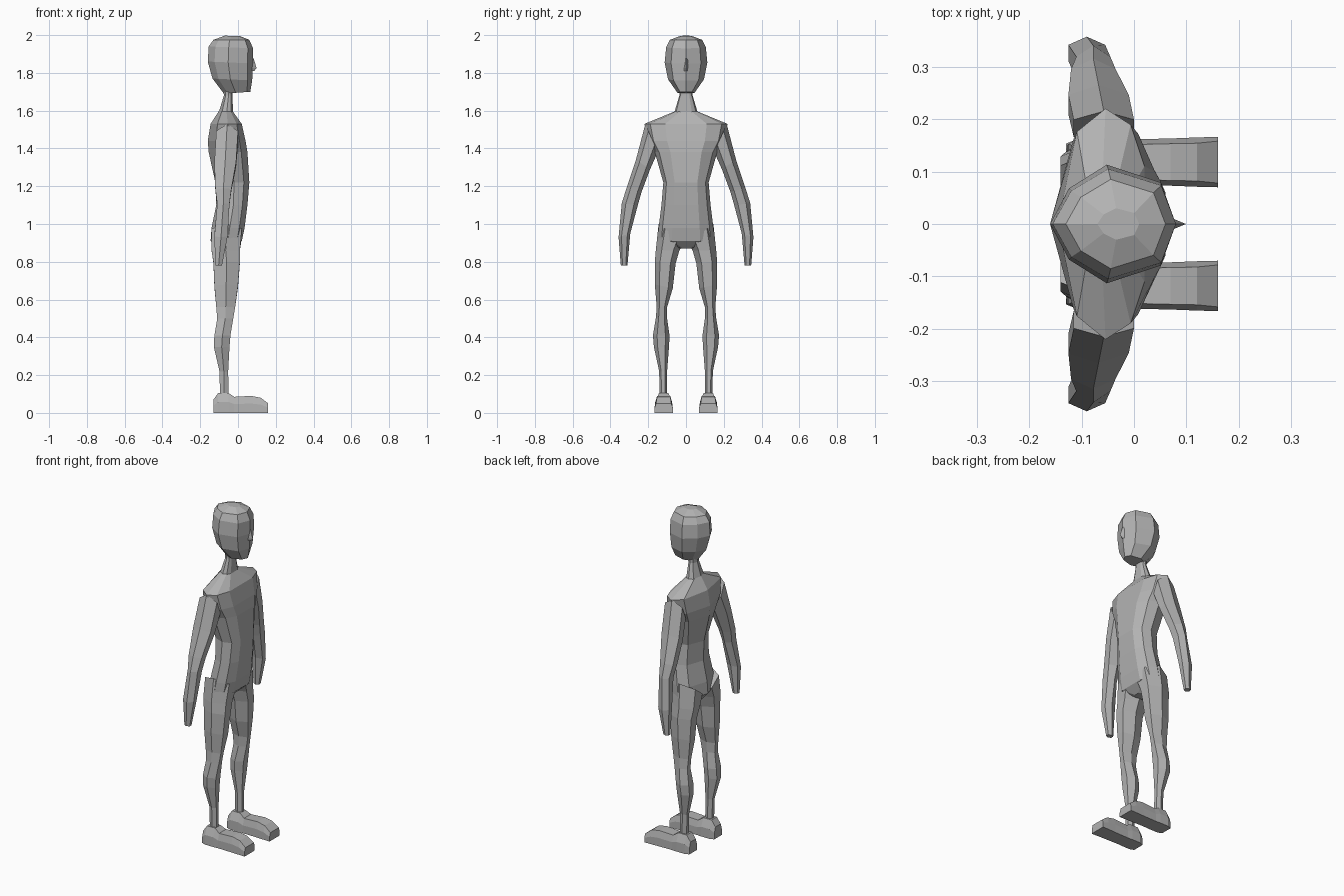
import bpy
import bmesh

default_cube = bpy.data.objects.get("Cube")
if default_cube:
    bpy.data.objects.remove(default_cube, do_unlink=True)

# One matte grey for the whole figure
grey = bpy.data.materials.new("plain grey")
grey.use_nodes = True
colour = (.45, .45, .45, 1)
grey.diffuse_color = colour
grey.node_tree.nodes["Principled BSDF"].inputs["Base Color"].default_value = colour


def loft(name, rings, side=1):
    """Skin a closed, flat-shaded body through rings of points."""
    bm = bmesh.new()
    loops = [[bm.verts.new((x, y * side, z)) for x, y, z in ring] for ring in rings]
    for lower, upper in zip(loops, loops[1:]):
        count = len(lower)
        for i in range(count):
            j = (i + 1) % count
            bm.faces.new((lower[i], lower[j], upper[j], upper[i]))
    bm.faces.new(loops[0])
    bm.faces.new(loops[-1])
    bmesh.ops.recalc_face_normals(bm, faces=bm.faces)
    mesh = bpy.data.meshes.new(name)
    bm.to_mesh(mesh)
    bm.free()
    mesh.materials.append(grey)
    body = bpy.data.objects.new(name, mesh)
    bpy.context.collection.objects.link(body)
    return body


def mirrored(half):
    """Complete a half ring, given front to back on the left side."""
    return half + [(x, -y, z) for x, y, z in reversed(half) if y > 0]


def torso_ring(z, front, back, width):
    depth = front - back
    return mirrored([
        (front, width * .5, z),
        (front - depth * .16, width * .86, z),
        (front - depth * .45, width, z),
        (back + depth * .22, width * .8, z),
        (back, 0, z),
    ])


def head_ring(front, front_z, back, back_z, width):
    def point(t, spread):
        return (front + (back - front) * t, width * spread,
                front_z + (back_z - front_z) * t)
    return mirrored([point(0, 0), point(.12, .7), point(.55, 1),
                     point(.85, .6), point(1, 0)])


def limb_ring(outer, outer_z, inner, inner_z, front, back):
    def point(x, t):
        return (x, outer + (inner - outer) * t, outer_z + (inner_z - outer_z) * t)
    middle = (front + back) / 2
    return [point(front, .25), point(front, .75), point(middle, 1),
            point(back, .75), point(back, .25), point(middle, 0)]


# Torso: neck base, shoulders, chest, waist, hips, crotch
loft("torso", [torso_ring(*row) for row in (
    (1.6, -.03, -.1, .05),
    (1.53, .02, -.145, .22),
    (1.44, .04, -.16, .2),
    (1.38, .05, -.155, .165),
    (1.22, .06, -.12, .12),
    (1.1, .05, -.115, .13),
    (.98, .035, -.14, .145),
    (.91, .02, -.145, .15),
    (.87, -.02, -.11, .03),
)])

# Neck
loft("neck", [torso_ring(*row) for row in (
    (1.78, -.03, -.08, .035),
    (1.68, -.03, -.075, .035),
    (1.58, -.025, -.105, .065),
)])

# Head: jaw, cheeks, brow, crown
loft("head", [head_ring(*row) for row in (
    (.065, 1.7, -.075, 1.69, .045),
    (.075, 1.76, -.135, 1.77, .095),
    (.08, 1.85, -.16, 1.86, .113),
    (.08, 1.93, -.155, 1.94, .105),
    (.06, 1.975, -.13, 1.975, .085),
    (.01, 1.995, -.07, 1.997, .03),
)])

# Nose: a small wedge
loft("nose", [
    [(.07, .012, z), (.07, -.012, z), (tip, 0, z)]
    for z, tip in ((1.81, .085), (1.825, .099), (1.88, .081))
])

arm_rows = (
    (.215, 1.53, .15, 1.38, 0, -.115),
    (.265, 1.34, .19, 1.29, -.01, -.125),
    (.315, 1.19, .235, 1.17, -.035, -.12),
    (.34, 1.11, .255, 1.1, -.045, -.11),
    (.357, .93, .295, .95, -.055, -.125),
    (.345, .78, .31, .78, -.085, -.12),
)

leg_rows = (
    (.145, 1, .01, .9, .02, -.14),
    (.16, .86, .035, .86, .01, -.14),
    (.165, .8, .055, .79, .01, -.13),
    (.165, .68, .07, .66, 0, -.125),
    (.155, .56, .1, .56, -.015, -.115),
    (.16, .5, .1, .5, -.025, -.11),
    (.175, .41, .087, .41, -.04, -.125),
    (.17, .35, .09, .35, -.045, -.128),
    (.142, .22, .1, .22, -.052, -.098),
    (.14, .08, .1, .08, -.05, -.095),
)


def foot_ring(x, top, top_half, half):
    centre = .118
    return [(x, centre - half, 0), (x, centre - half, top * .55),
            (x, centre - top_half, top), (x, centre + top_half, top),
            (x, centre + half, top * .55), (x, centre + half, 0)]


foot_rows = (
    (-.13, .07, .025, .035),
    (-.105, .105, .025, .045),
    (-.05, .105, .025, .045),
    (-.02, .085, .033, .043),
    (.07, .09, .035, .045),
    (.12, .08, .036, .047),
    (.16, .05, .04, .048),
)

# Limbs on both sides
for label, side in (("left", 1), ("right", -1)):
    loft(label + "_arm", [limb_ring(*row) for row in arm_rows], side)
    loft(label + "_leg", [limb_ring(*row) for row in leg_rows], side)
    loft(label + "_foot", [foot_ring(*row) for row in foot_rows], side)
